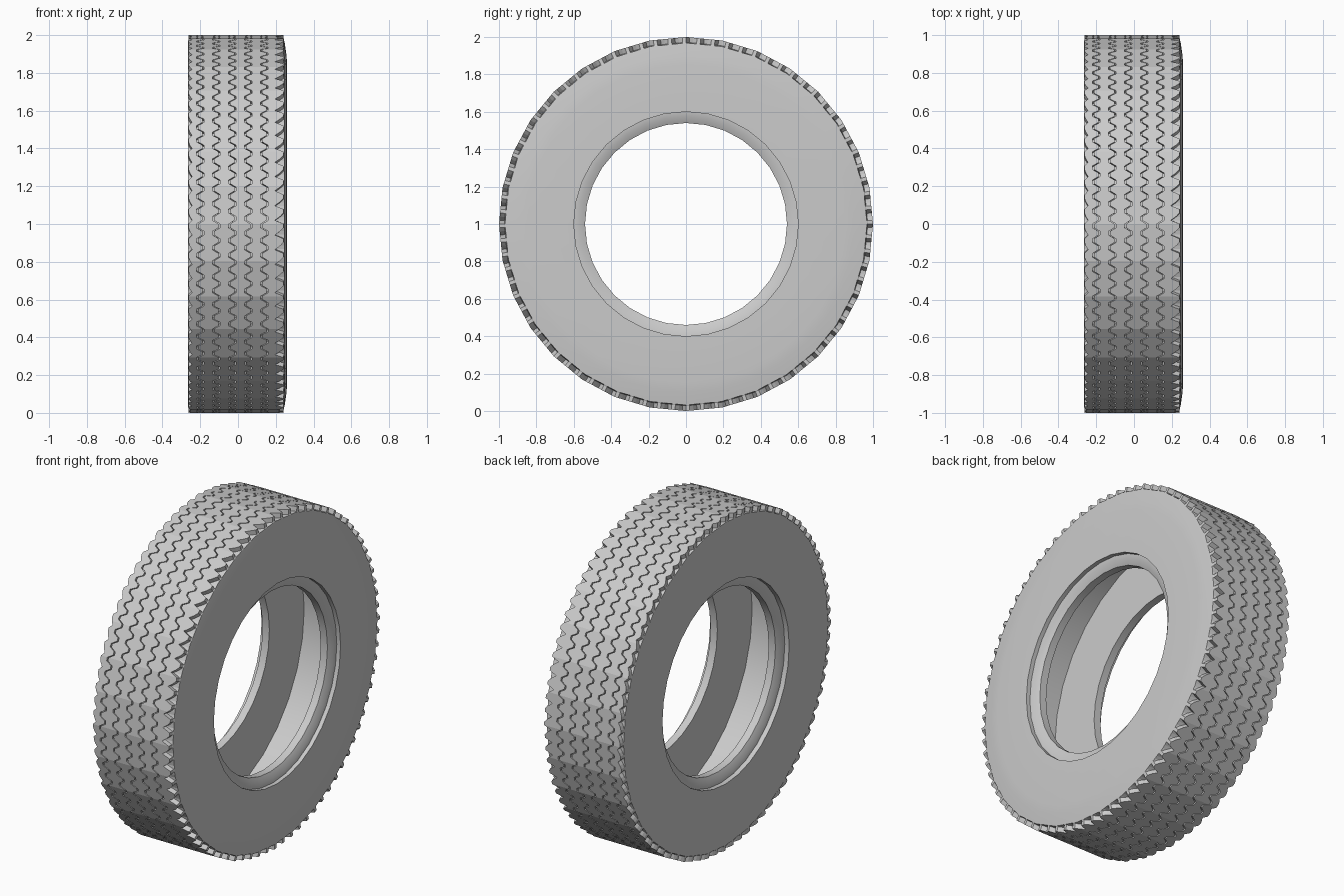
import bpy, bmesh
from math import sin, cos, pi

if "Cube" in bpy.data.objects:
    bpy.data.objects.remove(bpy.data.objects["Cube"])

SIDES = 32            # flat facets round the tyre
STEPS = 320           # finer steps used by the tread (10 per facet)


def facet_factor(a):
    """Radius factor that keeps points on the flat facets."""
    w = 2 * pi / SIDES
    return cos(w / 2) / cos((a % w) - w / 2)


def loft(name, steps, profile_at, closed):
    """Sweep an (x, radius) profile around the x axis."""
    bm = bmesh.new()
    rings = []
    for j in range(steps):
        a = 2 * pi * j / steps
        k = facet_factor(a)
        rings.append([bm.verts.new((x, r * k * cos(a), 1 + r * k * sin(a)))
                      for x, r in profile_at(j)])
    n = len(rings[0])
    for j in range(steps):
        p, q = rings[j], rings[(j + 1) % steps]
        for i in range(n if closed else n - 1):
            m = (i + 1) % n
            bm.faces.new((p[i], p[m], q[m], q[i]))
    bmesh.ops.recalc_face_normals(bm, faces=bm.faces)
    me = bpy.data.meshes.new(name)
    bm.to_mesh(me)
    bm.free()
    ob = bpy.data.objects.new(name, me)
    bpy.context.collection.objects.link(ob)
    return ob


# casing: sidewalls, stepped bead rings and hollow inside
FLOOR = 0.968
casing_profile = [
    (0.246, FLOOR), (0.256, 0.90), (0.26, 0.85), (0.26, 0.60),
    (0.235, 0.60), (0.232, 0.575), (0.215, 0.54), (0.17, 0.54), (0.17, 0.87),
    (-0.17, 0.87), (-0.17, 0.54), (-0.215, 0.54), (-0.232, 0.575),
    (-0.235, 0.60), (-0.264, 0.60), (-0.264, FLOOR)]
casing = loft("tyre_casing", SIDES, lambda j: casing_profile, False)
bpy.context.view_layer.objects.active = casing
casing.select_set(True)
bpy.ops.object.shade_smooth_by_angle(angle=0.5)

# tread: ribs split by zigzag grooves, with notched shoulders
GROOVES = [-0.20, -0.115, -0.03, 0.055, 0.14]
ZIGZAG = [-0.016, -0.016, 0.016, 0.016]
RIGHT_EDGE = [0.241, 0.241, 0.222, 0.195]
LEFT_EDGE = [-0.262, -0.262, -0.255, -0.243]
HALF = 0.004
DEPTH = 0.98


def tread_profile(j):
    left, right = LEFT_EDGE[j % 4], RIGHT_EDGE[j % 4]
    pts = [(-0.264, FLOOR), (left - 0.001, 0.972), (left, 1.0)]
    for i, g in enumerate(GROOVES):
        x = g + ZIGZAG[(j + 2 * (i % 2)) % 4]
        pts += [(x - HALF, 1.0), (x - HALF, DEPTH),
                (x + HALF, DEPTH), (x + HALF, 1.0)]
    return pts + [(right, 1.0), (right + 0.002, 0.972), (0.246, FLOOR)]


loft("tyre_tread", STEPS, tread_profile, False)
